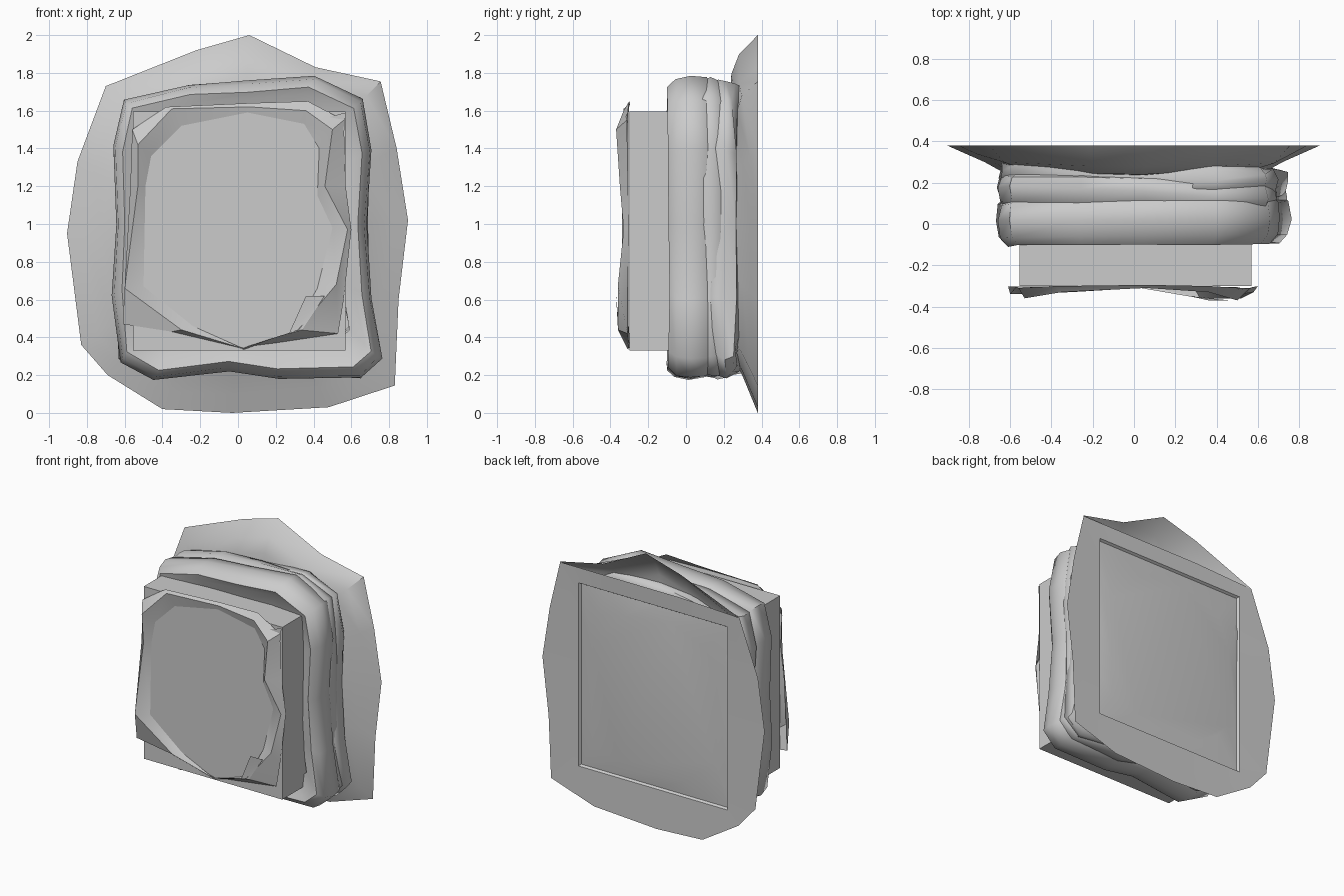
import bpy, bmesh, random
random.seed(4)
CZ = 0.97


def finish(name, bm, angle=0.7):
    bmesh.ops.recalc_face_normals(bm, faces=bm.faces)
    me = bpy.data.meshes.new(name)
    bm.to_mesh(me)
    bm.free()
    ob = bpy.data.objects.new(name, me)
    bpy.context.collection.objects.link(ob)
    bpy.context.view_layer.objects.active = ob
    ob.select_set(True)
    bpy.ops.object.shade_smooth_by_angle(angle=angle)
    ob.select_set(False)
    return ob


def loft(name, loops, angle=0.7, cap=False):
    """Skin closed loops of (x, y, z) points that all have the same count."""
    bm = bmesh.new()
    rows = [[bm.verts.new(p) for p in lp] for lp in loops]
    n = len(rows[0])
    for a, b in zip(rows, rows[1:]):
        for i in range(n):
            j = (i + 1) % n
            bm.faces.new((a[i], a[j], b[j], b[i]))
    if cap:
        bm.faces.new(rows[-1])
    return finish(name, bm, angle)


def ring(outline, s, y, jit=0.0, tilt=0.0):
    """Outline of (x, z) scaled about the centre, placed at depth y."""
    r = lambda: random.uniform(-jit, jit)
    return [(x * s + r(), y + tilt * x + r(), CZ + (z - CZ) * s + r())
            for x, z in outline]


# Recess box with flat front and back
bm = bmesh.new()
bmesh.ops.create_cube(bm, size=1)
for v in bm.verts:
    v.co.x = 0.57 if v.co.x > 0 else -0.555
    v.co.y = 0.355 if v.co.y > 0 else -0.3
    v.co.z = 1.595 if v.co.z > 0 else 0.33
finish("recess_box", bm, 0.5)

# Bulging rock rolls around the box
rock = [(0.05, 1.76), (0.41, 1.79), (0.66, 1.67), (0.71, 1.4), (0.69, 1.0),
        (0.71, 0.6), (0.765, 0.28), (0.66, 0.18), (0.22, 0.18), (-0.05, 0.22),
        (-0.45, 0.17), (-0.63, 0.27), (-0.67, 0.62), (-0.65, 1.0),
        (-0.66, 1.42), (-0.61, 1.66), (-0.27, 1.74)]
profile = [(0.77, -0.3), (0.88, -0.42), (0.93, -0.5), (0.98, -0.34),
           (1.0, 0.0), (0.985, 0.34), (0.93, 0.5), (0.84, 0.5)]
for name, y, depth, size, jit, tilt in (
        ("front_roll", 0.02, 0.24, 0.995, 0.006, 0.01),
        ("middle_roll", 0.15, 0.18, 0.985, 0.012, -0.04),
        ("rear_roll", 0.235, 0.16, 0.975, 0.018, -0.05)):
    loft(name, [ring(rock, s * size, y + t * depth, jit, tilt) for s, t in profile], 1.0)

# Ragged rear flange flaring backwards
rim = [(0.06, 2.0), (0.41, 1.83), (0.755, 1.755), (0.84, 1.4), (0.9, 1.02),
       (0.85, 0.6), (0.83, 0.145), (0.48, 0.03), (-0.03, 0.0), (-0.4, 0.02),
       (-0.69, 0.2), (-0.83, 0.36), (-0.905, 0.95), (-0.85, 1.33),
       (-0.7, 1.73), (-0.22, 1.92)]


def slope(s, y, k):
    # The top leans further forward than the sides
    return [(x, yy - k * max(0, min(1, (z - 1.45) / 0.3)), z)
            for x, yy, z in ring(rim, s, y)]


def opening(y, m):
    return [(max(-0.6 + m, min(0.61 - m, x)), y, max(0.29 + m, min(1.635 - m, z)))
            for x, z in rim]


loft("rear_flange", [slope(0.7, 0.25, 0.02), slope(0.8, 0.3, 0.06),
                     slope(0.9, 0.34, 0.06), ring(rim, 1.0, 0.38)], 0.6)

# Flat back frame and slightly raised back panel; the flange peak rises above it
loft("back_frame", [[(x, 0.38, min(z, 1.75)) for x, z in rim], opening(0.375, 0),
                    opening(0.358, 0.01), ring(rim, 0.6, 0.37)], 0.4, cap=True)

# Jagged sheets around the front face: inner edge, ridge and outer edge
inner = [(0.05, 1.59), (0.35, 1.53), (0.43, 1.4), (0.42, 1.15), (0.5, 0.98),
         (0.42, 0.66), (0.29, 0.43), (0.03, 0.335), (-0.24, 0.46),
         (-0.5, 0.67), (-0.49, 1.2), (-0.46, 1.36), (-0.3, 1.52)]
ridge = [(0.06, 1.62), (0.36, 1.6), (0.5, 1.5), (0.46, 1.2), (0.58, 0.97),
         (0.52, 0.68), (0.32, 0.44), (0.03, 0.34), (-0.3, 0.44),
         (-0.6, 0.66), (-0.53, 1.2), (-0.53, 1.42), (-0.35, 1.61)]
outer = [(0.06, 1.64), (0.37, 1.65), (0.56, 1.55), (0.57, 1.2), (0.6, 0.97),
         (0.56, 0.6), (0.53, 0.42), (0.03, 0.345), (-0.35, 0.43),
         (-0.61, 0.47), (-0.57, 1.2), (-0.56, 1.5), (-0.38, 1.62)]
push = [0.0, 0.02, 0.06, 0.04, 0.02, 0.05, 0.05, 0.0, 0.02, 0.03, 0.03, 0.05, 0.02]
loft("front_sheets", [
    [(x, -0.305, z) for x, z in inner],
    [(x, -0.31 - p, z) for (x, z), p in zip(ridge, push)],
    [(x, -0.295 - p * 0.3, z) for (x, z), p in zip(outer, push)]], 0.7)

# Loose shards in the right-hand corners
for name, pts in (
        ("upper_shard", [(0.42, -0.33, 1.55), (0.57, -0.31, 1.59), (0.55, -0.32, 1.34), (0.5, -0.33, 1.42)]),
        ("lower_shard", [(0.27, -0.35, 0.42), (0.36, -0.37, 0.62), (0.46, -0.37, 0.62), (0.34, -0.36, 0.44)])):
    bm = bmesh.new()
    a, b, c, d = [bm.verts.new(p) for p in pts]
    bm.faces.new((a, b, c))
    bm.faces.new((a, c, d))
    finish(name, bm)
